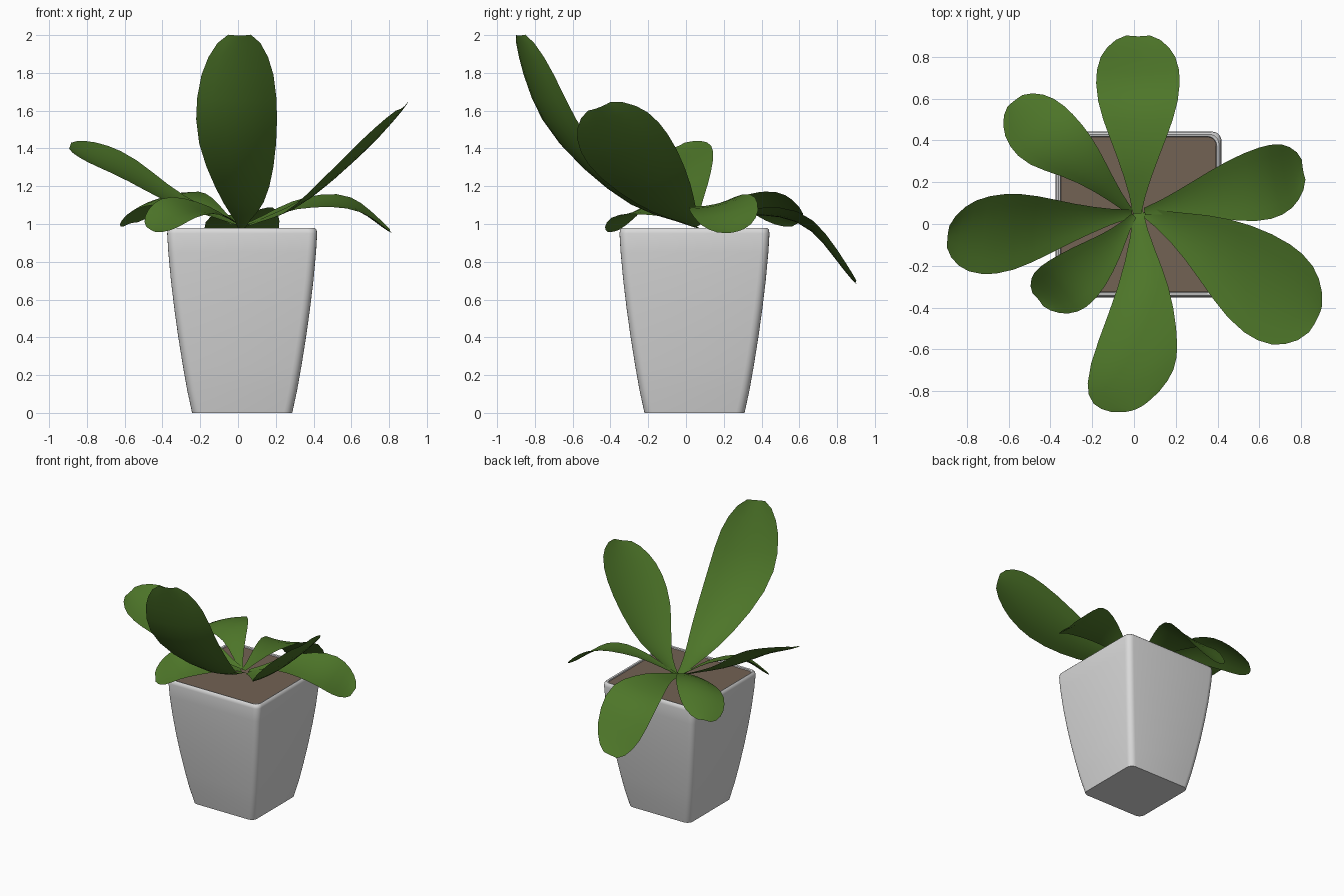
import bpy, bmesh, math
from mathutils import Vector as V

if "Cube" in bpy.data.objects:
    bpy.data.objects.remove(bpy.data.objects["Cube"])


def material(name, rgb):
    m = bpy.data.materials.new(name)
    m.diffuse_color = (*rgb, 1)
    m.use_nodes = True
    m.node_tree.nodes["Principled BSDF"].inputs["Base Color"].default_value = m.diffuse_color
    return m


LEAF = material("leaf green", (0.075, 0.18, 0.022))
POT = material("pot white", (0.7, 0.7, 0.7))
SOIL = material("soil brown", (0.17, 0.122, 0.088))
CX, CY = 0.022, 0.045  # pot centre


def finish(bm, name, mat, angle):
    me = bpy.data.meshes.new(name)
    bm.to_mesh(me)
    bm.free()
    me.materials.append(mat)
    ob = bpy.data.objects.new(name, me)
    bpy.context.collection.objects.link(ob)
    bpy.ops.object.select_all(action='DESELECT')
    ob.select_set(True)
    bpy.context.view_layer.objects.active = ob
    bpy.ops.object.shade_smooth_by_angle(angle=math.radians(angle))
    return ob


def rounded_square(bm, half, z, radius, seg=5):
    """Ring of vertices around the pot axis."""
    ring = []
    for q in range(4):
        mid = math.pi / 4 + q * math.pi / 2
        cx = (half - radius) * math.copysign(1, math.cos(mid))
        cy = (half - radius) * math.copysign(1, math.sin(mid))
        for i in range(seg + 1):
            a = (q + i / seg) * math.pi / 2
            ring.append(bm.verts.new((CX + cx + radius * math.cos(a),
                                      CY + cy + radius * math.sin(a), z)))
    return ring


def bridge(bm, a, b):
    n = len(a)
    for i in range(n):
        bm.faces.new((a[i], a[(i + 1) % n], b[(i + 1) % n], b[i]))


# Pot: tapered, slightly bulging wall with a rounded rim
bm = bmesh.new()
profile = [(0.265, 0), (0.291, 0.12), (0.314, 0.25), (0.338, 0.4), (0.359, 0.55),
           (0.377, 0.7), (0.391, 0.85), (0.397, 0.95), (0.394, 0.97),
           (0.384, 0.98), (0.374, 0.976), (0.37, 0.95)]
rings = [rounded_square(bm, h, z, 0.045) for h, z in profile]
for a, b in zip(rings, rings[1:]):
    bridge(bm, a, b)
bm.faces.new(rings[0][::-1])
finish(bm, "pot", POT, 50)

# Soil: flat sheet just below the rim
bm = bmesh.new()
bm.faces.new(rounded_square(bm, 0.371, 0.968, 0.04))
finish(bm, "soil", SOIL, 30)


def spline(pts, t):
    """Smooth curve through the points, t in 0..1."""
    p = [pts[0] * 2 - pts[1]] + pts + [pts[-1] * 2 - pts[-2]]
    x = t * (len(pts) - 1)
    i = min(int(x), len(pts) - 2)
    u = x - i
    a, b, c, d = p[i:i + 4]
    return 0.5 * (2 * b + (c - a) * u + (2 * a - 5 * b + 4 * c - d) * u * u
                  + (3 * b - a - 3 * c + d) * u ** 3)


# Half width along the leaf: narrow foot, broad blunt end
WIDTH = [(0, 0.1), (0.1, 0.2), (0.2, 0.34), (0.3, 0.5), (0.4, 0.67), (0.5, 0.83),
         (0.6, 0.95), (0.7, 1), (0.78, 0.98), (0.86, 0.89), (0.92, 0.74),
         (0.97, 0.53), (1, 0.28)]


def leaf(name, centre, side, cup):
    """Leaf sheet along a centre line; side is the half width vector."""
    pts, side = [V(c) for c in centre], V(side)
    bm = bmesh.new()
    rows = []
    for t, w in WIDTH:
        c = spline(pts, t)
        along = spline(pts, min(1, t + 0.02)) - spline(pts, max(0, t - 0.02))
        n = along.cross(side).normalized()
        if n.z < 0:
            n = -n
        row = []
        for k in range(-3, 4):
            s = k / 3
            row.append(bm.verts.new(c + side * (w * s) + n * (cup * w * (s * s - 0.5))))
        rows.append(row)
    for a, b in zip(rows, rows[1:]):
        for i in range(6):
            bm.faces.new((a[i], a[i + 1], b[i + 1], b[i]))
    bmesh.ops.recalc_face_normals(bm, faces=bm.faces)
    if sum(f.normal.z for f in bm.faces) < 0:
        bmesh.ops.reverse_faces(bm, faces=bm.faces)
    finish(bm, name, LEAF, 60)


# Leaves, all springing from the middle of the soil
leaf("back_leaf", [(0.015, 0.05, 1.0), (0.02, 0.35, 1.06), (0.02, 0.64, 1.0), (0.02, 0.9, 0.69)],
     (0.2, 0, 0.03), 0.02)
leaf("front_tall_leaf", [(0.02, 0.06, 0.98), (0.03, -0.3, 1.13), (0.0, -0.66, 1.5), (0.01, -0.88, 2.0)],
     (0.214, 0.09, 0), 0.04)
leaf("front_right_leaf", [(0.05, 0.06, 0.99), (0.33, -0.08, 1.11), (0.62, -0.29, 1.36), (0.87, -0.46, 1.62)],
     (0.11, 0.21, 0.08), 0.03)
leaf("back_right_leaf", [(0.05, 0.06, 1.0), (0.33, 0.13, 1.1), (0.6, 0.19, 1.1), (0.81, 0.26, 0.96)],
     (-0.03, 0.17, 0.04), 0.02)
leaf("back_left_leaf", [(-0.02, 0.06, 1.0), (-0.22, 0.26, 1.13), (-0.41, 0.41, 1.13), (-0.57, 0.59, 1.0)],
     (0.13, 0.1, 0.04), -0.02)
leaf("left_leaf", [(-0.01, 0.05, 1.0), (-0.33, 0.0, 1.13), (-0.62, -0.04, 1.3), (-0.89, -0.06, 1.41)],
     (0.02, 0.19, 0.06), 0.03)
leaf("front_left_leaf", [(0.0, 0.04, 1.0), (-0.13, -0.12, 1.07), (-0.3, -0.27, 1.08), (-0.46, -0.36, 0.97)],
     (-0.09, 0.11, 0.05), 0.02)
